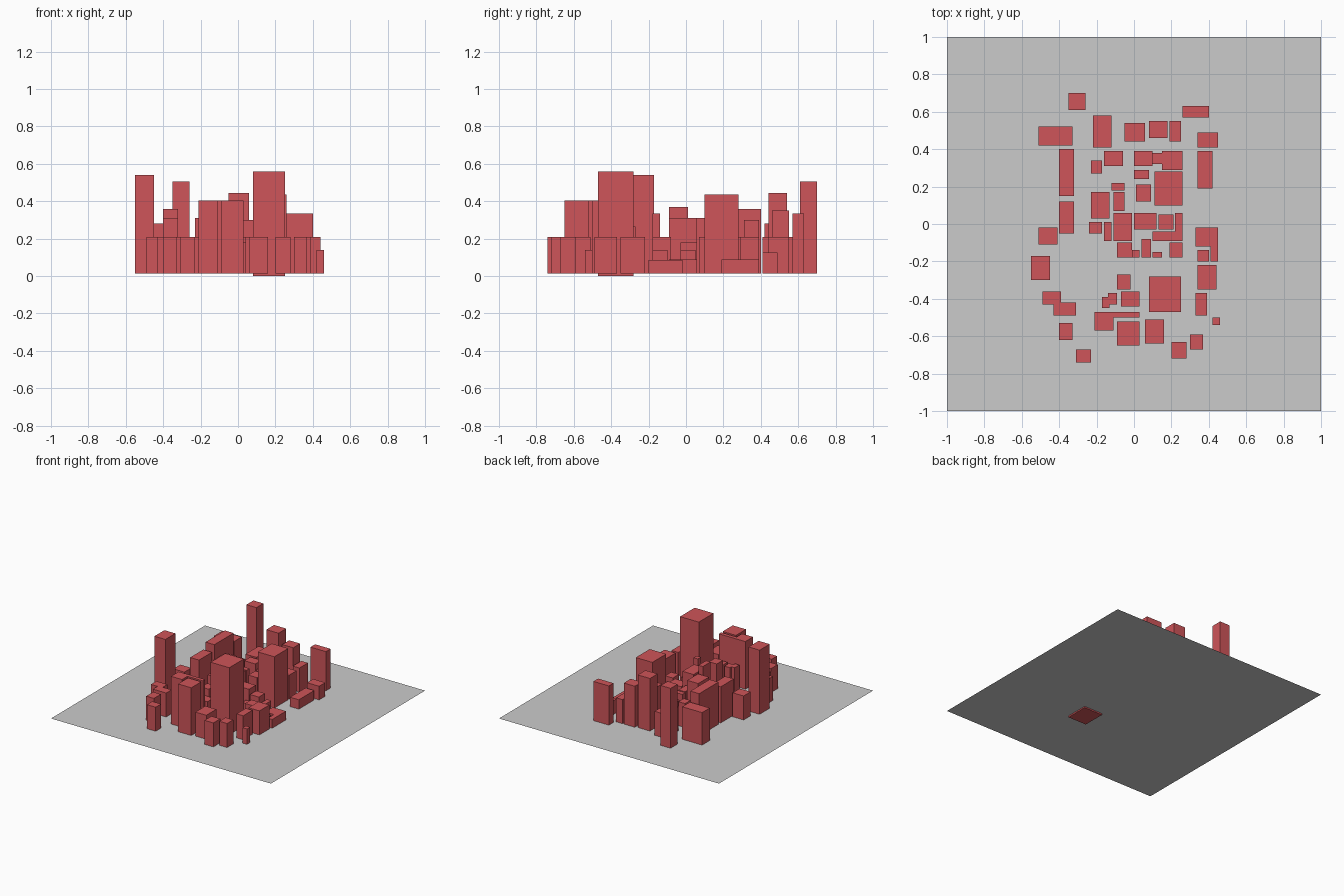
import bpy

GROUND_Z = 0.011
BASE_Z = 0.013
LOW = 0.21          # height shared by most blocks

red = bpy.data.materials.new("building_red")
red.diffuse_color = (0.62, 0.09, 0.10, 1)


def block(name, x0, x1, y0, y1, top=LOW, base=BASE_Z):
    """Rectangular building given by its footprint and roof height."""
    bpy.ops.mesh.primitive_cube_add(
        size=1, location=((x0 + x1) / 2, (y0 + y1) / 2, (base + top) / 2))
    ob = bpy.context.object
    ob.name = name
    ob.scale = (x1 - x0, y1 - y0, top - base)
    bpy.ops.object.transform_apply(location=False, rotation=False, scale=True)
    ob.data.materials.append(red)


def district(name, plots):
    for i, plot in enumerate(plots, 1):
        block(f"{name}_building_{i}", *plot)


# Ground sheet
bpy.ops.mesh.primitive_plane_add(size=2, location=(0, 0, GROUND_Z))
bpy.context.object.name = "city_ground"

# Main tower, with its foundation reaching below the ground sheet
block("main_tower", 0.08, 0.25, -0.47, -0.28, 0.56, 0)

# Back row
district("north", [
    (-0.35, -0.26, 0.61, 0.70, 0.505),
    (0.26, 0.40, 0.57, 0.63, 0.335),
    (-0.51, -0.33, 0.42, 0.52, 0.28),
    (-0.22, -0.12, 0.41, 0.58),
    (-0.05, 0.06, 0.44, 0.54, 0.445),
    (0.08, 0.18, 0.46, 0.55, 0.35),
    (0.19, 0.25, 0.44, 0.55),
    (0.34, 0.45, 0.41, 0.49, 0.125),
])

# Left edge
district("west", [
    (-0.40, -0.32, 0.15, 0.40, 0.36),
    (-0.40, -0.32, -0.05, 0.12, 0.31),
    (-0.51, -0.41, -0.11, -0.02),
    (-0.55, -0.45, -0.30, -0.17, 0.54),
    (-0.49, -0.39, -0.43, -0.36),
    (-0.43, -0.31, -0.49, -0.42),
    (-0.40, -0.33, -0.62, -0.53),
])

# Right edge, including an L-shaped low block
district("east", [
    (0.34, 0.42, 0.19, 0.39, 0.09),
    (0.33, 0.45, -0.12, -0.02, 0.085),
    (0.41, 0.45, -0.20, -0.12, 0.085),
    (0.34, 0.40, -0.20, -0.14, 0.085),
    (0.34, 0.44, -0.35, -0.22),
    (0.33, 0.39, -0.49, -0.37),
    (0.42, 0.46, -0.54, -0.50, 0.14),
])

# Centre, behind the middle street
district("upper_centre", [
    (-0.23, -0.17, 0.27, 0.34),
    (-0.16, -0.06, 0.31, 0.39),
    (0.00, 0.10, 0.31, 0.39, 0.30),
    (0.10, 0.15, 0.32, 0.38),
    (0.15, 0.26, 0.29, 0.39),
    (0.00, 0.08, 0.24, 0.29),
    (0.01, 0.09, 0.12, 0.21),
    (0.11, 0.26, 0.10, 0.28, 0.435),
    (-0.12, -0.05, 0.18, 0.22),
    (-0.11, -0.05, 0.07, 0.17),
    (-0.23, -0.13, 0.03, 0.17, 0.31),
])

# Centre, small lots around the middle street
district("middle_centre", [
    (-0.24, -0.17, -0.05, 0.01),
    (-0.16, -0.12, -0.09, 0.01, 0.37),
    (-0.11, -0.01, -0.09, 0.06, 0.31),
    (0.00, 0.12, -0.03, 0.06, 0.18),
    (0.13, 0.21, -0.03, 0.05, 0.14),
    (0.22, 0.26, -0.09, 0.06, 0.09),
    (0.10, 0.22, -0.09, -0.04, 0.09),
    (-0.09, -0.01, -0.18, -0.10),
    (-0.01, 0.03, -0.18, -0.14, 0.335),
    (0.04, 0.09, -0.18, -0.08),
    (0.10, 0.15, -0.18, -0.15, 0.14),
    (0.19, 0.26, -0.18, -0.10, 0.14),
])

# Front blocks
district("south", [
    (-0.09, -0.02, -0.35, -0.27, 0.265),
    (-0.17, -0.13, -0.45, -0.39),
    (-0.14, -0.09, -0.43, -0.37),
    (-0.07, 0.03, -0.44, -0.36),
    (-0.21, -0.11, -0.57, -0.47, 0.405),
    (-0.11, 0.03, -0.50, -0.47, 0.405),
    (-0.09, 0.03, -0.65, -0.52, 0.405),
    (-0.31, -0.23, -0.74, -0.67),
    (0.06, 0.16, -0.64, -0.51),
    (0.20, 0.28, -0.72, -0.63),
    (0.30, 0.37, -0.67, -0.59),
])
